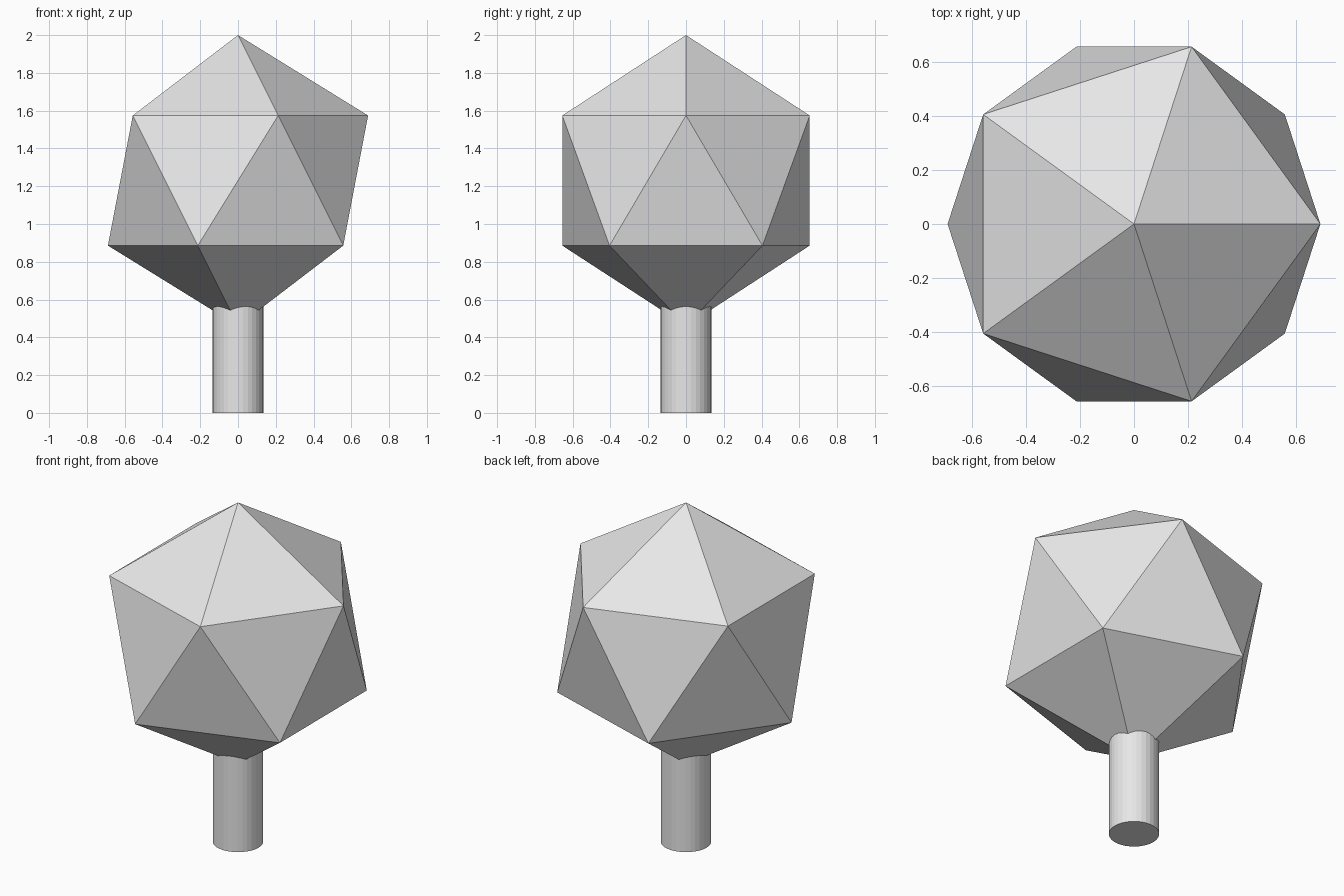
import bpy

cube = bpy.data.objects.get("Cube")
if cube:
    bpy.data.objects.remove(cube, do_unlink=True)

CROWN_RADIUS = 0.77
STEM_RADIUS = 0.135
STEM_TOP = 0.62  # ends hidden inside the crown

# One plain grey for everything
grey = bpy.data.materials.new("light grey")
grey.use_nodes = True
colour = (0.8, 0.8, 0.8, 1)
grey.diffuse_color = colour
grey.node_tree.nodes["Principled BSDF"].inputs["Base Color"].default_value = colour


def finish(name):
    """Name the new primitive, colour it and keep its faces flat."""
    obj = bpy.context.object
    obj.name = obj.data.name = name
    obj.data.materials.append(grey)
    bpy.ops.object.shade_flat()


# Crown: a regular icosahedron standing on one point
bpy.ops.mesh.primitive_ico_sphere_add(
    subdivisions=1, radius=CROWN_RADIUS, location=(0, 0, 2 - CROWN_RADIUS))
finish("crown")

# Stem: a straight round post
bpy.ops.mesh.primitive_cylinder_add(
    vertices=32, radius=STEM_RADIUS, depth=STEM_TOP, location=(0, 0, STEM_TOP / 2))
finish("stem")
